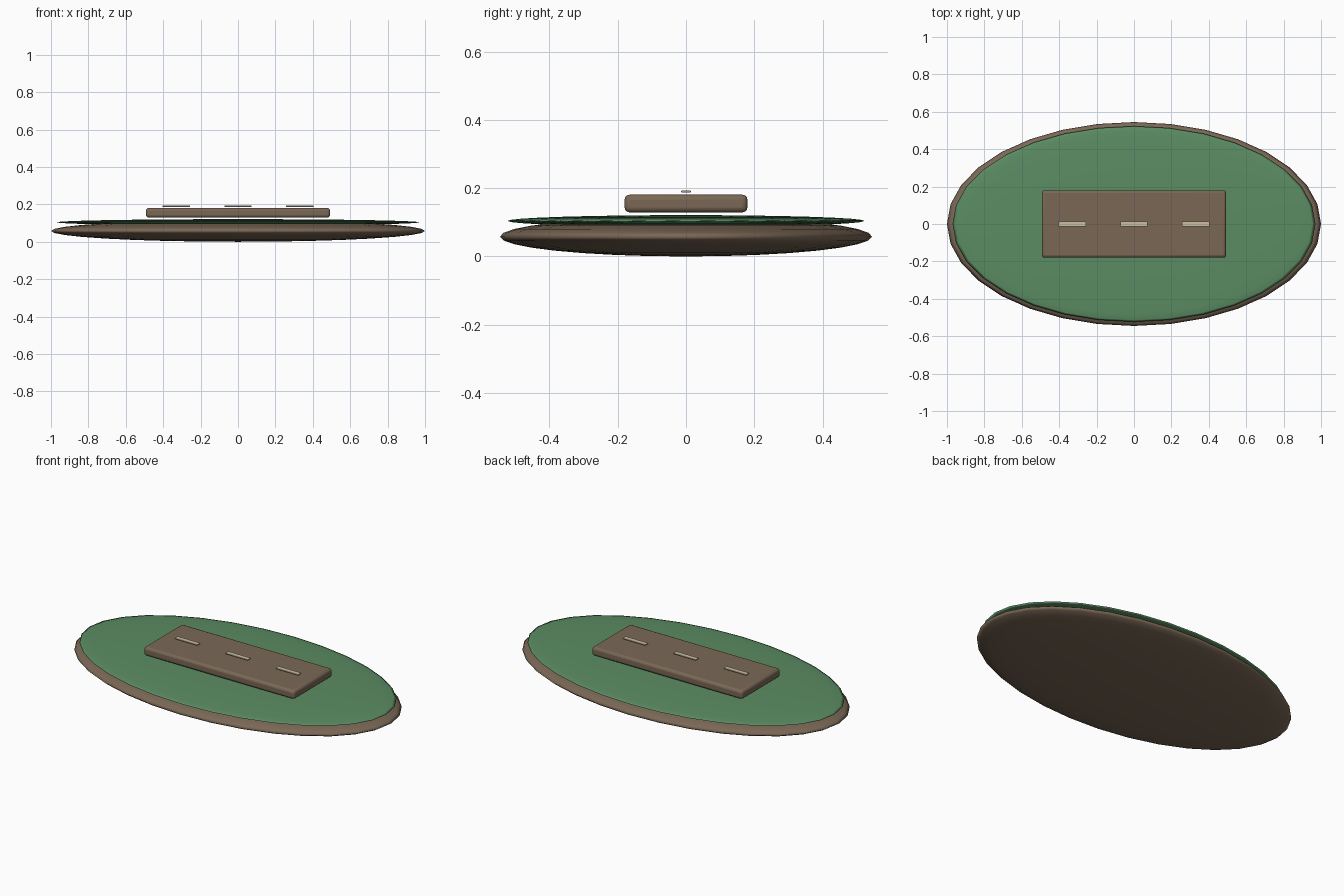
import bpy

if "Cube" in bpy.data.objects:
    bpy.data.objects.remove(bpy.data.objects["Cube"])


def material(name, rgb):
    m = bpy.data.materials.new(name)
    m.diffuse_color = (*rgb, 1.0)
    m.use_nodes = True
    m.node_tree.nodes["Principled BSDF"].inputs["Base Color"].default_value = m.diffuse_color
    return m


earth_brown = material("earth_brown", (0.195, 0.137, 0.092))
grass_green = material("grass_green", (0.105, 0.265, 0.125))
line_cream = material("line_cream", (0.60, 0.53, 0.36))


def finish(name, mat):
    ob = bpy.context.object
    ob.name = name
    bpy.ops.object.transform_apply(location=False, rotation=False, scale=True)
    ob.data.materials.append(mat)
    return ob


def disc(name, radii, z, mat):
    """Flattened sphere with smooth shading."""
    bpy.ops.mesh.primitive_uv_sphere_add(segments=32, ring_count=16, radius=1,
                                         location=(0, 0, z))
    bpy.context.object.scale = radii
    ob = finish(name, mat)
    bpy.ops.object.shade_smooth()
    return ob


def box(name, size, location, mat, bevel):
    """Box with rounded edges."""
    bpy.ops.mesh.primitive_cube_add(size=1, location=location)
    bpy.context.object.scale = size
    ob = finish(name, mat)
    mod = ob.modifiers.new("rounded_edges", 'BEVEL')
    mod.width = bevel
    mod.segments = 3
    bpy.ops.object.shade_smooth_by_angle()
    return ob


# Oval ground base and the grass layer over it
disc("earth_base", (1.0, 0.545, 0.058), 0.058, earth_brown)
disc("grass_layer", (0.97, 0.523, 0.017), 0.104, grass_green)

# Raised road slab
box("road_slab", (0.985, 0.36, 0.052), (0, 0, 0.155), earth_brown, 0.015)

# Dashed centre line
for i in (-1, 0, 1):
    box(f"road_dash_{i + 2}", (0.147, 0.028, 0.006), (0.33 * i, 0, 0.19),
        line_cream, 0.002)
